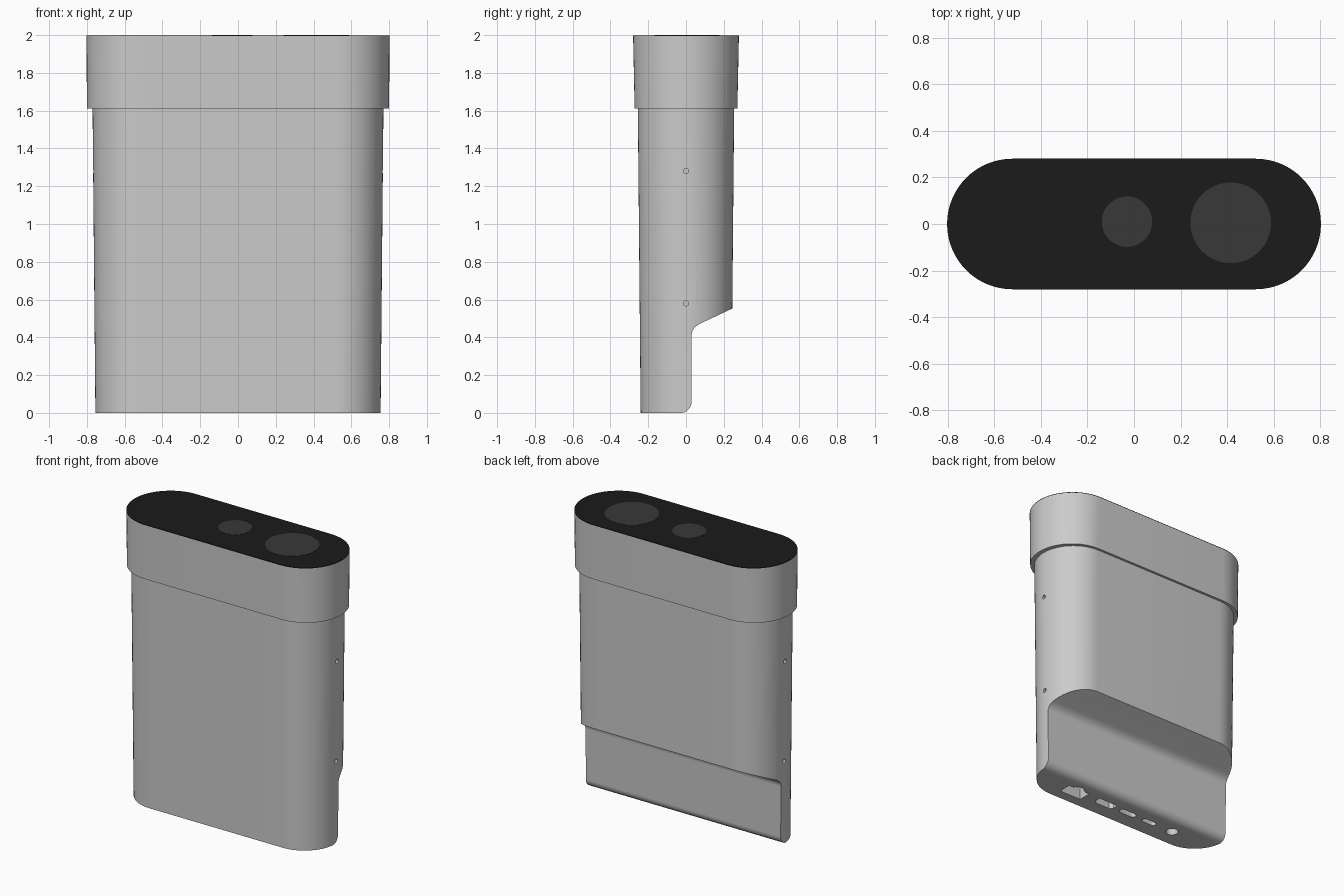
import bpy, bmesh, math
from mathutils import Matrix, Vector

if "Cube" in bpy.data.objects:
    bpy.data.objects.remove(bpy.data.objects["Cube"])


def finish(name, bm, mat=None):
    bmesh.ops.recalc_face_normals(bm, faces=bm.faces)
    me = bpy.data.meshes.new(name)
    bm.to_mesh(me)
    bm.free()
    ob = bpy.data.objects.new(name, me)
    bpy.context.collection.objects.link(ob)
    if mat:
        me.materials.append(mat)
    return ob


def stadium(half_x, half_y, n=32):
    """Outline with two straight sides and round ends along x."""
    c, r = half_x - half_y, half_y
    right = [(c + r * math.cos(a), r * math.sin(a))
             for a in (math.pi * (i / n - 0.5) for i in range(n + 1))]
    return right + [(-x, -y) for x, y in right]


def loft(name, bottom, top, z0, z1, mat=None):
    bm = bmesh.new()
    lo = [bm.verts.new((x, y, z0)) for x, y in bottom]
    hi = [bm.verts.new((x, y, z1)) for x, y in top]
    for i in range(len(lo)):
        j = (i + 1) % len(lo)
        bm.faces.new((lo[i], lo[j], hi[j], hi[i]))
    bm.faces.new(lo[::-1])
    bm.faces.new(hi)
    return finish(name, bm, mat)


def shift(pts, dx, dy):
    return [(x + dx, y + dy) for x, y in pts]


def circle(r, n=32):
    return [(r * math.cos(2 * math.pi * i / n), r * math.sin(2 * math.pi * i / n)) for i in range(n)]


def smooth(ob):
    bpy.ops.object.select_all(action='DESELECT')
    ob.select_set(True)
    bpy.context.view_layer.objects.active = ob
    bpy.ops.object.shade_smooth_by_angle(angle=math.radians(30))


def cut(ob, cutter):
    cutter.hide_render = True
    bpy.context.view_layer.objects.active = ob
    m = ob.modifiers.new("cut", 'BOOLEAN')
    m.operation, m.solver, m.object = 'DIFFERENCE', 'EXACT', cutter
    bpy.ops.object.modifier_apply(modifier=m.name)
    bpy.data.objects.remove(cutter)


def material(name, v):
    m = bpy.data.materials.new(name)
    m.diffuse_color = (v, v, v, 1)
    m.use_nodes = True
    m.node_tree.nodes["Principled BSDF"].inputs["Base Color"].default_value = m.diffuse_color
    return m


black = material("black_glass", 0.011)
dark = material("dark_lens", 0.04)

# Tapered body
body = loft("body", stadium(0.755, 0.24), stadium(0.77, 0.255), 0, 1.615)

# Rear lower recess, a side profile (y, z) swept across x
profile = [(0.4, 0.625)]
for i in range(9):
    t = i / 8
    p = (1 - t) ** 2 * Vector((0.08, 0.475)) + 2 * t * (1 - t) * Vector((0.03, 0.452)) + t * t * Vector((0.03, 0.41))
    profile.append(tuple(p))
for i in range(11):
    a = math.pi / 2 * i / 10
    profile.append((-0.03 + 0.06 * math.cos(a), 0.0595 - 0.06 * math.sin(a)))
profile += [(-0.03, -0.1), (0.4, -0.1)]
recess = loft("recess_cutter", profile, profile, -1, 1)
recess.data.transform(Matrix(((0, 0, 1, 0), (1, 0, 0, 0), (0, 1, 0, 0), (0, 0, 0, 1))))
cut(body, recess)

# Screw holes on both ends
for side in (-1, 1):
    for z in (0.58, 1.28):
        hole = loft("screw_cutter", circle(0.014, 16), circle(0.014, 16), -0.04, 0.04)
        hole.data.transform(Matrix.Translation((side * 0.77, 0, z)) @ Matrix.Rotation(math.pi / 2, 4, 'Y'))
        cut(body, hole)

# Connector ports in the underside
network = [(-.085, -.06), (.085, -.06), (.085, .03), (.045, .03), (.045, .045),
           (.025, .045), (.025, .06), (-.025, .06), (-.025, .045), (-.045, .045),
           (-.045, .03), (-.085, .03)]
video = [(-.055, -.03), (.055, -.03), (.075, -.01), (.075, .03), (-.075, .03), (-.075, -.01)]
ports = [(network, 0.40), (video, 0.15), (stadium(0.065, 0.022, 10), -0.04),
         (stadium(0.055, 0.02, 10), -0.22), (circle(0.04), -0.415)]
for outline, x in ports:
    pts = shift(outline, x, -0.11)
    cut(body, loft("port_cutter", pts, pts, -0.05, 0.1))
smooth(body)

# Wider cap, glass top and two lenses
smooth(loft("cap", stadium(0.8, 0.272), stadium(0.802, 0.28), 1.612, 1.994))
smooth(loft("top_panel", stadium(0.802, 0.28), stadium(0.802, 0.28), 1.994, 1.9985, black))
for name, x, y, r in (("small_lens", -0.03, 0.01, 0.108), ("large_lens", 0.415, 0.005, 0.173)):
    disc = shift(circle(r, 64), x, y)
    smooth(loft(name, disc, disc, 1.997, 2.0, dark))
